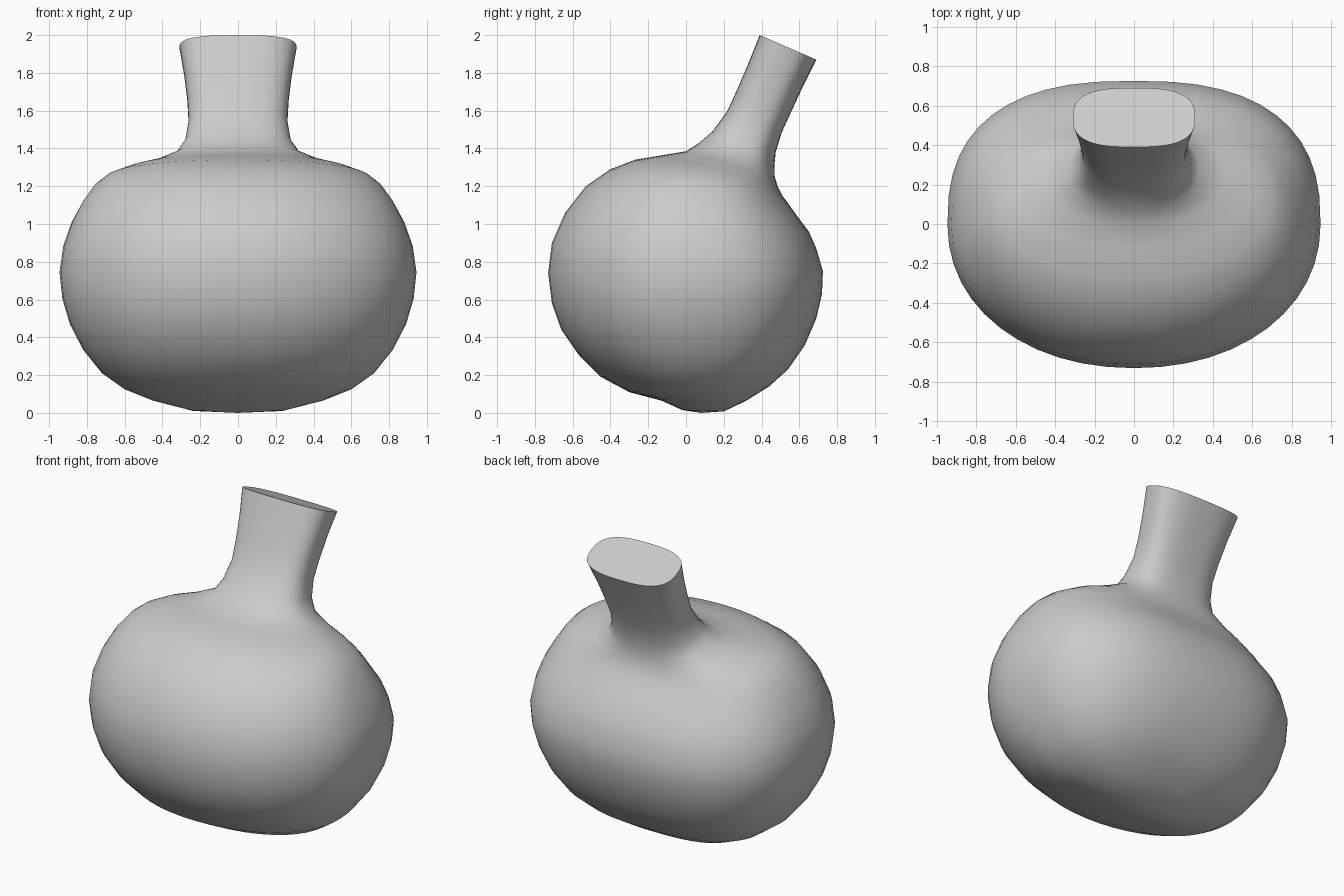
import bpy, bmesh, math

if "Cube" in bpy.data.objects:
    bpy.data.objects.remove(bpy.data.objects["Cube"])

# Ring sections: front y, front z, back y, back z, half width
rings = [
    (-.02, .015, .20, .008, .24), (-.13, .065, .32, .065, .45), (-.30, .11, .44, .14, .60),
    (-.45, .19, .54, .23, .72), (-.57, .31, .63, .36, .82), (-.66, .44, .69, .50, .89),
    (-.71, .58, .72, .63, .93), (-.73, .74, .725, .75, .945), (-.71, .90, .69, .87, .925),
    (-.64, 1.06, .65, .96, .88), (-.53, 1.20, .59, 1.04, .82), (-.40, 1.29, .54, 1.11, .76),
    (-.27, 1.34, .51, 1.15, .70), (-.12, 1.365, .485, 1.20, .60), (0, 1.385, .47, 1.25, .46),
    (.07, 1.43, .468, 1.31, .33), (.14, 1.49, .475, 1.38, .28), (.22, 1.60, .505, 1.48, .262),
    (.27, 1.71, .555, 1.59, .268), (.33, 1.85, .62, 1.73, .285), (.39, 2.0, .69, 1.87, .31)]
SEGMENTS = 48


def power(v, p):
    return math.copysign(abs(v) ** (2 / p), v)


def add_ring(bm, fy, fz, by, bz, w, neck):
    """Tilted superellipse between a front and a back point."""
    verts = []
    for i in range(SEGMENTS):
        a = 2 * math.pi * i / SEGMENTS
        p = 2.8 if neck else (2.55 if math.sin(a) > 0 else 2.1)
        x, t = w * power(math.cos(a), p), power(math.sin(a), p)
        verts.append(bm.verts.new((x, (fy + by) / 2 + t * (by - fy) / 2,
                                   (fz + bz) / 2 + t * (bz - fz) / 2)))
    return verts


# Gourd body flowing into the tilted neck
bm = bmesh.new()
loops = [add_ring(bm, *r, i > 15) for i, r in enumerate(rings)]
for lo, hi in zip(loops, loops[1:]):
    for i in range(SEGMENTS):
        j = (i + 1) % SEGMENTS
        bm.faces.new((lo[i], lo[j], hi[j], hi[i]))

# Rounded base and flat neck cap
base = bm.verts.new((0, .08, 0))
for i in range(SEGMENTS):
    bm.faces.new((base, loops[0][(i + 1) % SEGMENTS], loops[0][i]))
bm.faces.new(loops[-1])
bmesh.ops.recalc_face_normals(bm, faces=bm.faces)

mesh = bpy.data.meshes.new("gourd_body")
bm.to_mesh(mesh)
bm.free()
gourd = bpy.data.objects.new("gourd_body", mesh)
bpy.context.collection.objects.link(gourd)
bpy.context.view_layer.objects.active = gourd
gourd.select_set(True)
bpy.ops.object.shade_smooth_by_angle(angle=math.radians(45))
